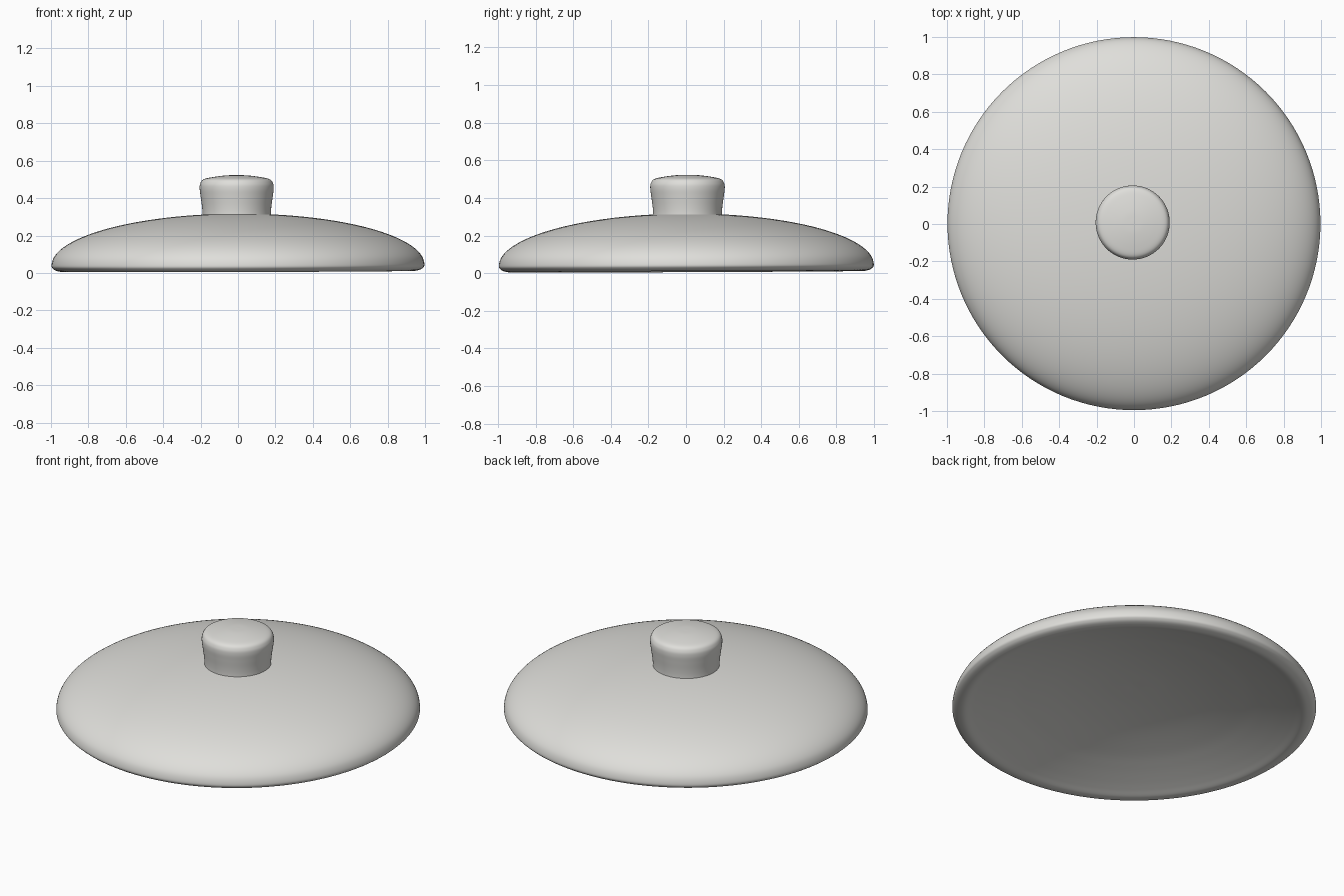
import bpy, bmesh, math
from mathutils import Matrix, Vector

if "Cube" in bpy.data.objects:
    bpy.data.objects.remove(bpy.data.objects["Cube"])

stone = bpy.data.materials.new("warm_light_grey")
stone.diffuse_color = (0.74, 0.735, 0.705, 1)
stone.use_nodes = True
stone.node_tree.nodes["Principled BSDF"].inputs["Base Color"].default_value = stone.diffuse_color


def smooth_curve(pts, steps=6):
    """Catmull-Rom curve through (radius, height) points."""
    p = [Vector(q) for q in pts]
    p = [2 * p[0] - p[1]] + p + [2 * p[-1] - p[-2]]
    out = []
    for i in range(1, len(p) - 2):
        a, b, c, d = p[i - 1:i + 3]
        for s in range(steps):
            t = s / steps
            out.append(0.5 * (2 * b + (c - a) * t + (2 * a - 5 * b + 4 * c - d) * t * t
                              + (3 * b - a - 3 * c + d) * t ** 3))
    out.append(p[-2])
    return out


def lathe(name, profile, segs, loc=(0, 0, 0), tilt=(0, 0)):
    """Spin a profile around z into a closed smooth object."""
    bm = bmesh.new()
    verts = [bm.verts.new((max(q.x, 0), 0, q.y)) for q in profile]
    edges = [bm.edges.new(e) for e in zip(verts, verts[1:])]
    bmesh.ops.spin(bm, geom=verts + edges, cent=(0, 0, 0), axis=(0, 0, 1),
                   angle=2 * math.pi, steps=segs)
    bmesh.ops.remove_doubles(bm, verts=bm.verts, dist=0.0002)
    bmesh.ops.recalc_face_normals(bm, faces=bm.faces)
    m = (Matrix.Translation(loc) @ Matrix.Rotation(tilt[0], 4, 'X')
         @ Matrix.Rotation(tilt[1], 4, 'Y'))
    bmesh.ops.transform(bm, matrix=m, verts=bm.verts)
    for f in bm.faces:
        f.smooth = True
    me = bpy.data.meshes.new(name)
    bm.to_mesh(me)
    bm.free()
    me.materials.append(stone)
    ob = bpy.data.objects.new(name, me)
    bpy.context.collection.objects.link(ob)
    return ob


# Domed lid: elliptical dome, rounded rim, then shallow hollow underside
R_IN = 0.92
dome = [(0.997 * math.sin(a), 0.042 + 0.275 * math.cos(a))
        for a in (math.radians(9 * i) for i in range(10))]
rim = [(0.997, 0.042), (0.987, 0.023), (0.965, 0.012), (0.93, 0.009)]
hollow = [(r, 0.012 + 0.16 * (1 - (r / R_IN) ** 2))
          for r in (0.88, 0.82, 0.72, 0.6, 0.4, 0.2, 0)]
lathe("lid_dome", smooth_curve(dome + rim + hollow), 128,
      loc=(0, 0.002, 0), tilt=(0.004, -0.003))

# Knob: stem flaring to a softly crowned top
knob = [(0.184, 0.28), (0.183, 0.32), (0.186, 0.36), (0.193, 0.41), (0.198, 0.45),
        (0.195, 0.478), (0.178, 0.500), (0.13, 0.512), (0.06, 0.521), (0, 0.523)]
lathe("lid_knob", smooth_curve(knob), 64, loc=(-0.007, 0.008, 0))
